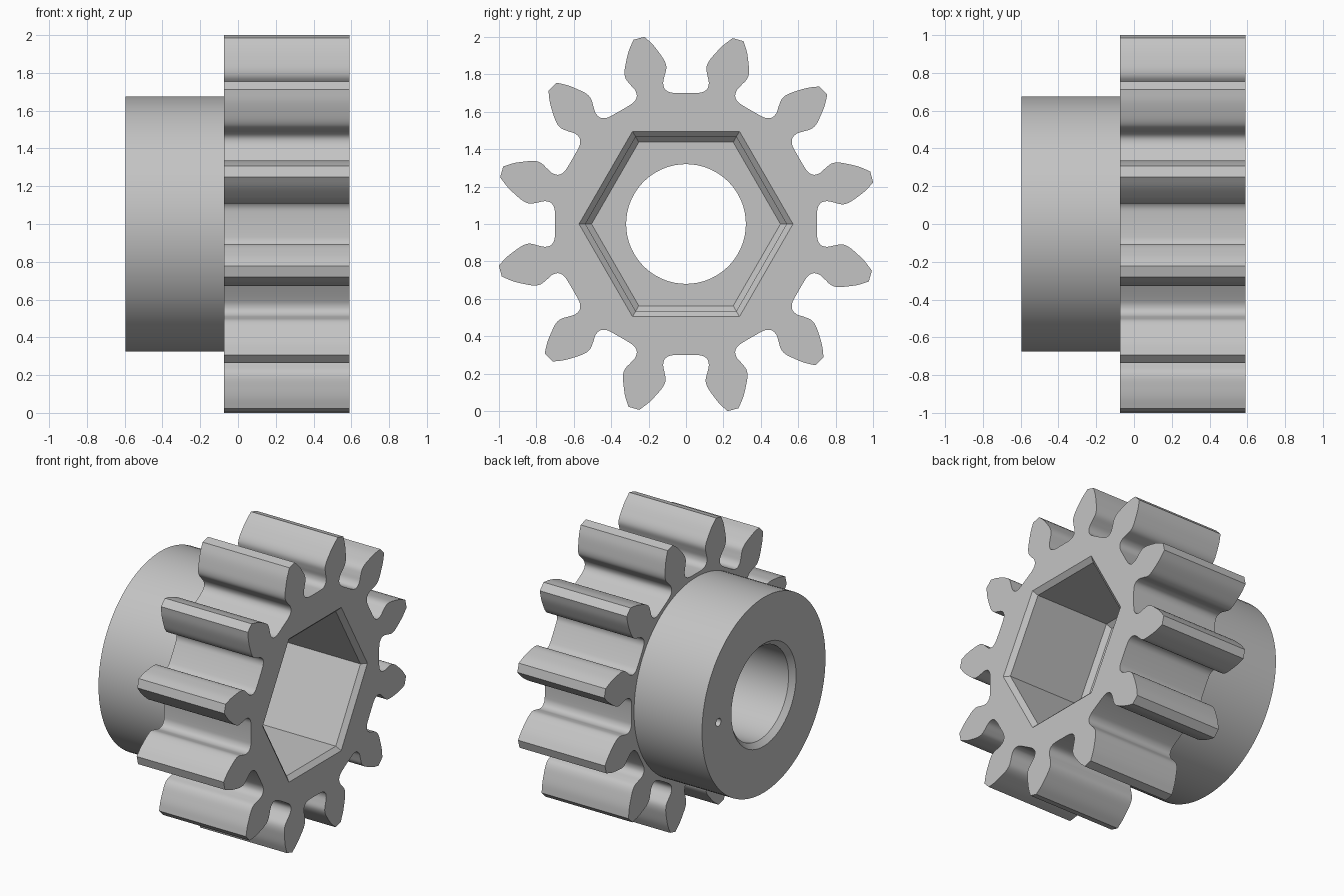
import bpy, bmesh
from math import sin, cos, pi, radians, hypot, atan2
from mathutils import Vector

if "Cube" in bpy.data.objects:
    bpy.data.objects.remove(bpy.data.objects["Cube"], do_unlink=True)

steel = bpy.data.materials.new("plain_grey")
steel.use_nodes = True
grey = (0.55, 0.55, 0.55, 1)
steel.diffuse_color = grey
steel.node_tree.nodes["Principled BSDF"].inputs["Base Color"].default_value = grey

BACK, SHOULDER, FRONT = -0.595, -0.075, 0.59
TEETH = 12


def polygon(radius, sides, cy=0.0):
    """Regular polygon in the y-z plane, first corner on +y."""
    return [(cy + radius * cos(2 * pi * i / sides), radius * sin(2 * pi * i / sides))
            for i in range(sides)]


def loft(name, rings):
    """Capped solid through (x, outline) rings along the x axis."""
    bm = bmesh.new()
    loops = [[bm.verts.new((x, y, z + 1)) for y, z in outline] for x, outline in rings]
    for a, b in zip(loops, loops[1:]):
        for i in range(len(a)):
            j = (i + 1) % len(a)
            bm.faces.new((a[i], a[j], b[j], b[i]))
    bm.faces.new(loops[0][::-1])
    bm.faces.new(loops[-1])
    bmesh.ops.recalc_face_normals(bm, faces=bm.faces)
    mesh = bpy.data.meshes.new(name)
    bm.to_mesh(mesh)
    bm.free()
    mesh.materials.append(steel)
    obj = bpy.data.objects.new(name, mesh)
    bpy.context.collection.objects.link(obj)
    return obj


def combine(target, tool, operation):
    """Apply a boolean and discard the tool."""
    mod = target.modifiers.new("boolean", "BOOLEAN")
    mod.operation, mod.object, mod.solver = operation, tool, "EXACT"
    bpy.context.view_layer.objects.active = target
    bpy.ops.object.modifier_apply(modifier=mod.name)
    bpy.data.objects.remove(tool, do_unlink=True)


def smooth_curve(points, steps):
    """Catmull-Rom curve through the points."""
    p = [Vector(q) for q in points]
    p = [2 * p[0] - p[1]] + p + [2 * p[-1] - p[-2]]
    curve = []
    for a, b, c, d in zip(p, p[1:], p[2:], p[3:]):
        for k in range(steps):
            t = k / steps
            curve.append(0.5 * (2 * b + (c - a) * t + (2 * a - 5 * b + 4 * c - d) * t * t
                                + (3 * b - a - 3 * c + d) * t ** 3))
    return curve + [p[-2]]


# Half of one tooth gap: (sideways, outward), root to tip, with an undercut
half_gap = smooth_curve([(0.045, 0.70), (0.085, 0.704), (0.113, 0.722), (0.122, 0.755),
                         (0.114, 0.795), (0.107, 0.835), (0.118, 0.87), (0.147, 0.91),
                         (0.188, 0.957), (0.236, 0.997)], 4)
gap = [(-s, r) for s, r in reversed(half_gap)] + [(s, r) for s, r in half_gap]


# Gear outline: the gap repeated around, tips leaning slightly
outline = []
for n in range(TEETH):
    for s, out in gap:
        r = hypot(s, out)
        lean = radians(0.8) * max(0, r - 0.8) / 0.224
        angle = atan2(s, out) + 2 * pi * n / TEETH - lean
        outline.append((r * cos(angle), r * sin(angle)))

pinion = loft("toothed_pinion", [(SHOULDER, outline), (FRONT, outline)])

# Round hub behind the teeth
hub = loft("hub", [(BACK, polygon(0.675, 96)), (0.2, polygon(0.675, 96))])
combine(pinion, hub, "UNION")

# Hexagonal socket, chamfered at mouth and floor
hex_steps = [(-0.03, 0.505), (0.0, 0.538), (FRONT - 0.03, 0.538), (FRONT + 0.03, 0.606)]
socket = loft("socket_cutter", [(x, polygon(r, 6)) for x, r in hex_steps])
combine(pinion, socket, "DIFFERENCE")

# Shaft bore with a chamfered rear edge
bore_steps = [(BACK - 0.03, 0.384), (BACK + 0.034, 0.32), (0.2, 0.32)]
bore = loft("bore_cutter", [(x, polygon(r, 72)) for x, r in bore_steps])
combine(pinion, bore, "DIFFERENCE")

# Small blind hole in the rear face
pin = polygon(0.027, 20, 0.495)
pin_hole = loft("pin_hole_cutter", [(BACK - 0.1, pin), (BACK + 0.15, pin)])
combine(pinion, pin_hole, "DIFFERENCE")

bpy.ops.object.select_all(action="DESELECT")
pinion.select_set(True)
bpy.context.view_layer.objects.active = pinion
bpy.ops.object.shade_smooth_by_angle(angle=radians(28))
